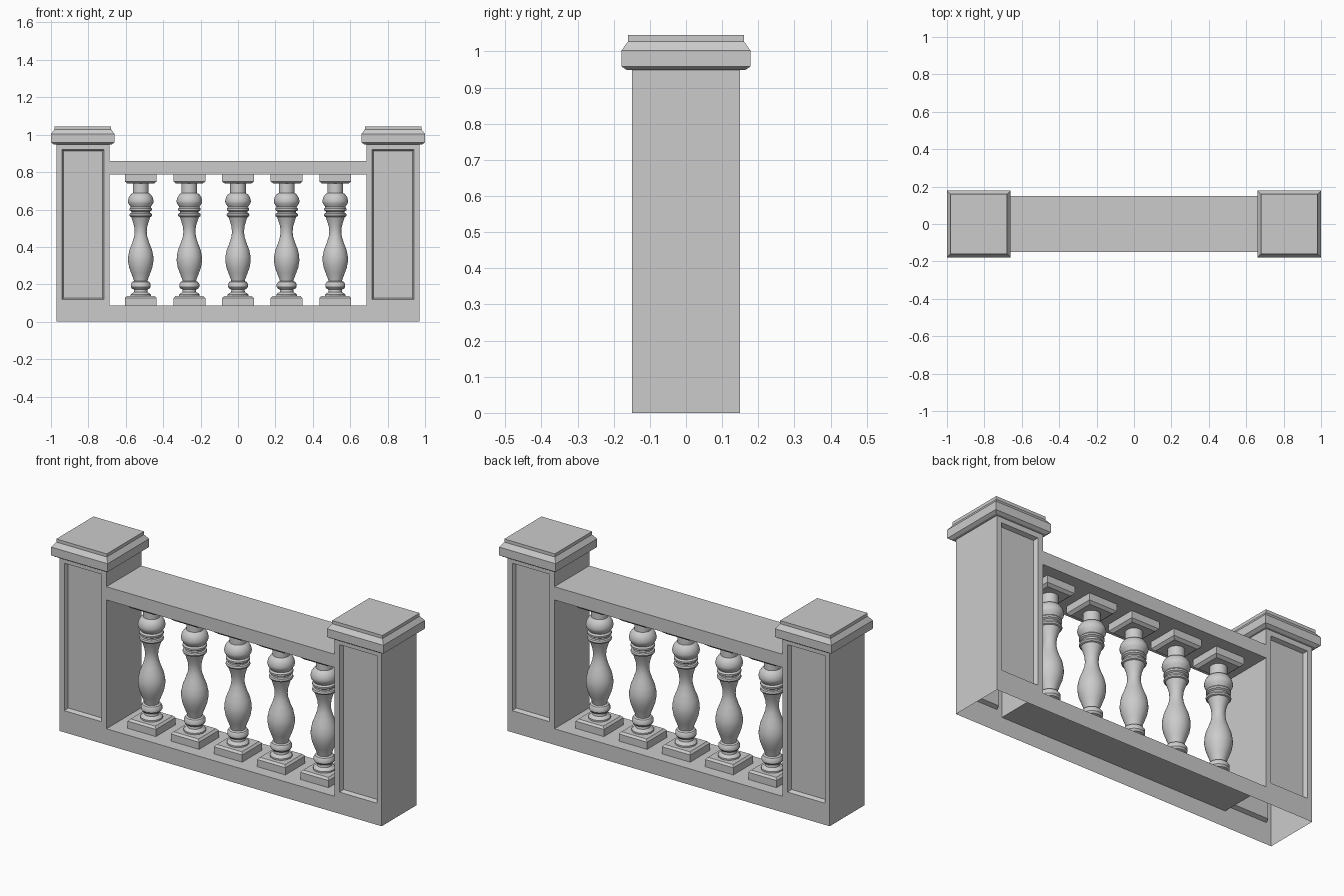
import bpy, bmesh
from mathutils import Matrix

if "Cube" in bpy.data.objects:
    bpy.data.objects.remove(bpy.data.objects["Cube"])

D = 0.15                                   # half depth of posts and rails
POST_X = 0.83


def finish(name, bm, smooth=False):
    bmesh.ops.remove_doubles(bm, verts=bm.verts, dist=1e-5)
    bmesh.ops.recalc_face_normals(bm, faces=bm.faces)
    me = bpy.data.meshes.new(name)
    bm.to_mesh(me)
    bm.free()
    ob = bpy.data.objects.new(name, me)
    bpy.context.collection.objects.link(ob)
    if smooth:
        bpy.ops.object.select_all(action='DESELECT')
        bpy.context.view_layer.objects.active = ob
        ob.select_set(True)
        bpy.ops.object.shade_smooth_by_angle(angle=0.6)
    return ob


def copy(ob, name, x):
    c = bpy.data.objects.new(name, ob.data)
    c.location.x = x
    bpy.context.collection.objects.link(c)


def square_stack(bm, levels):
    """Stack of rectangles (half x, half y, z) joined into a closed solid."""
    rings = [[bm.verts.new((sx * a, sy * b, z))
              for sx, sy in ((-1, -1), (1, -1), (1, 1), (-1, 1))]
             for a, b, z in levels]
    for r, s in zip(rings, rings[1:]):
        for i in range(4):
            j = (i + 1) % 4
            bm.faces.new((r[i], r[j], s[j], s[i]))
    bm.faces.new(rings[0][::-1])
    bm.faces.new(rings[-1])


def lathe(bm, profile, steps=32):
    vs = [bm.verts.new((r, 0, z)) for r, z in profile]
    es = [bm.edges.new(p) for p in zip(vs, vs[1:])]
    bmesh.ops.spin(bm, geom=vs + es, axis=(0, 0, 1), cent=(0, 0, 0),
                   angle=6.283185307, steps=steps)


# Frame: hollow posts and rails in one shell, open underneath
xs = [-0.97, -0.941, -0.717, -0.687, 0.687, 0.717, 0.941, 0.97]
zs = [0, 0.087, 0.118, 0.788, 0.86, 0.92, 0.95]


def filled(i, k):
    if not (0 <= i < 7 and 0 <= k < 6):
        return False
    return i != 3 or k in (0, 3)


bm = bmesh.new()
panels = []


def quad(*pts):
    return bm.faces.new([bm.verts.new(p) for p in pts])


for i in range(7):
    for k in range(6):
        if not filled(i, k):
            continue
        a, b, c, d = xs[i], xs[i + 1], zs[k], zs[k + 1]
        f = quad((a, -D, c), (b, -D, c), (b, -D, d), (a, -D, d))
        g = quad((b, D, c), (a, D, c), (a, D, d), (b, D, d))
        if i in (1, 5) and 2 <= k <= 4:
            panels += [f, g]
        if not filled(i - 1, k):
            quad((a, D, c), (a, -D, c), (a, -D, d), (a, D, d))
        if not filled(i + 1, k):
            quad((b, -D, c), (b, D, c), (b, D, d), (b, -D, d))
        if not filled(i, k + 1) and k < 5:
            quad((a, -D, d), (b, -D, d), (b, D, d), (a, D, d))
        if not filled(i, k - 1) and k > 0:
            quad((a, D, c), (b, D, c), (b, -D, c), (a, -D, c))
# Recessed panels on the post fronts and backs
bmesh.ops.remove_doubles(bm, verts=bm.verts, dist=1e-5)
bmesh.ops.inset_region(bm, faces=panels, thickness=0.008, depth=-0.022,
                       use_even_offset=True)
finish("post_and_rail_frame", bm)

# Post caps
bm = bmesh.new()
square_stack(bm, [(0.154, 0.163, 0.948), (0.17, 0.178, 0.958),
                  (0.17, 0.178, 1.003), (0.152, 0.16, 1.028),
                  (0.152, 0.16, 1.045)])
cap = finish("post_cap_left", bm)
cap.location.x = -POST_X
copy(cap, "post_cap_right", POST_X)

# Baluster: square plinth, turned shaft, square top block
bm = bmesh.new()
square_stack(bm, [(0.085, 0.085, 0.087), (0.085, 0.085, 0.126),
                  (0.075, 0.075, 0.137)])
square_stack(bm, [(0.07, 0.07, 0.738), (0.085, 0.085, 0.75),
                  (0.085, 0.085, 0.788)])
lathe(bm, [
    (0.055, 0.135), (0.055, 0.145), (0.048, 0.152), (0.037, 0.158),
    (0.035, 0.172), (0.046, 0.176), (0.053, 0.186), (0.053, 0.202),
    (0.046, 0.213), (0.036, 0.217), (0.038, 0.226), (0.051, 0.26),
    (0.062, 0.29), (0.068, 0.325), (0.067, 0.35), (0.06, 0.385),
    (0.046, 0.42), (0.035, 0.455), (0.032, 0.48), (0.035, 0.51),
    (0.044, 0.54), (0.051, 0.56), (0.058, 0.563), (0.061, 0.57),
    (0.058, 0.579), (0.05, 0.582), (0.05, 0.59), (0.06, 0.596),
    (0.06, 0.605), (0.053, 0.613), (0.066, 0.632), (0.069, 0.645),
    (0.064, 0.665), (0.053, 0.682), (0.042, 0.688), (0.042, 0.74)])
baluster = finish("baluster_1", bm, smooth=True)
baluster.location.x = -0.52
for n in range(1, 5):
    copy(baluster, f"baluster_{n + 1}", -0.52 + 0.26 * n)
